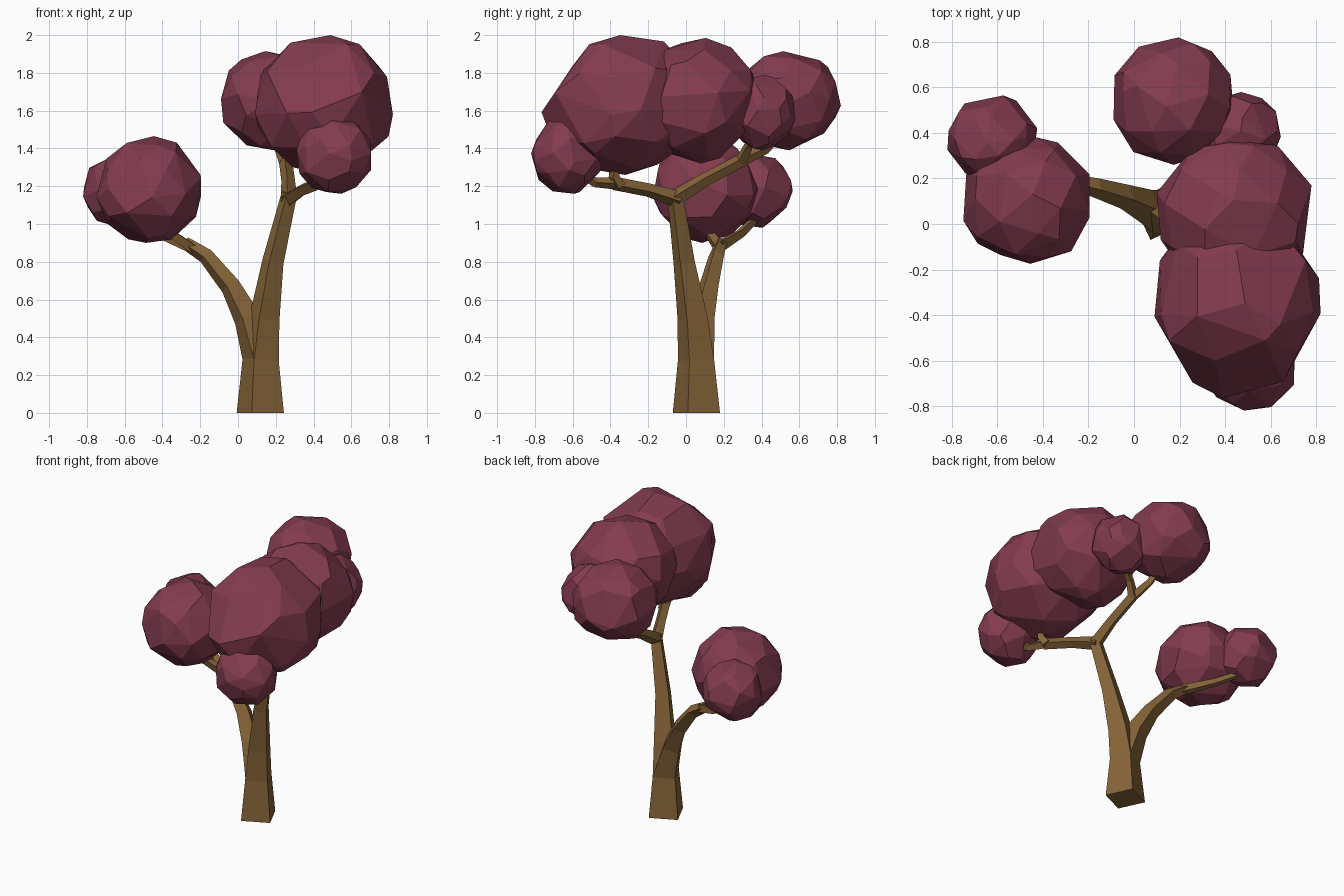
import bpy, bmesh, math, random
from mathutils import Vector, Matrix

if "Cube" in bpy.data.objects:
    bpy.data.objects.remove(bpy.data.objects["Cube"])

random.seed(11)

def material(name, rgb):
    m = bpy.data.materials.new(name)
    m.diffuse_color = (*rgb, 1)
    m.use_nodes = True
    m.node_tree.nodes["Principled BSDF"].inputs["Base Color"].default_value = m.diffuse_color
    return m

bark = material("bark", (0.24, 0.13, 0.04))
leaf = material("leaf", (0.23, 0.045, 0.08))

def add_object(name, bm, mat):
    bmesh.ops.recalc_face_normals(bm, faces=bm.faces)
    me = bpy.data.meshes.new(name)
    bm.to_mesh(me)
    bm.free()
    me.materials.append(mat)
    ob = bpy.data.objects.new(name, me)
    bpy.context.collection.objects.link(ob)

def limb(name, points):
    """Tapered four-sided tube through (x, y, z, half diagonal) points."""
    bm = bmesh.new()
    ps = [Vector(p[:3]) for p in points]
    a = math.radians(-20)
    side = Vector((math.cos(a), math.sin(a), 0))
    rings = []
    for i, p in enumerate(ps):
        t = (ps[min(i + 1, len(ps) - 1)] - ps[max(i - 1, 0)]).normalized()
        if p.z == 0:
            t = Vector((0, 0, 1))
        side = (side - t * side.dot(t)).normalized()
        r = points[i][3]
        rings.append([bm.verts.new(p + Matrix.Rotation(k * math.pi / 2, 3, t) @ side * r)
                      for k in range(4)])
    for lo, hi in zip(rings, rings[1:]):
        for k in range(4):
            bm.faces.new((lo[k], lo[(k + 1) % 4], hi[(k + 1) % 4], hi[k]))
    bm.faces.new(rings[0][::-1])
    bm.faces.new(rings[-1])
    add_object(name, bm, bark)

def clump(name, lo, hi, cut=None):
    """Faceted, slightly irregular ball filling a bounding box; cut flattens one side."""
    bm = bmesh.new()
    bmesh.ops.create_icosphere(bm, subdivisions=2, radius=1)
    pts = []
    for v in bm.verts:
        j = Vector([random.uniform(-0.2, 0.2) for _ in range(3)])
        p = (v.co + j).normalized() * random.uniform(0.97, 1.03)
        if cut:
            n, d = Vector(cut[0]), cut[1]
            p -= n * max(0, p.dot(n) - d)
        pts.append(p)
    bm.clear()
    mn = [min(p[i] for p in pts) for i in range(3)]
    mx = [max(p[i] for p in pts) for i in range(3)]
    for p in pts:
        bm.verts.new([lo[i] + (p[i] - mn[i]) / (mx[i] - mn[i]) * (hi[i] - lo[i]) for i in range(3)])
    bmesh.ops.convex_hull(bm, input=bm.verts[:])
    bmesh.ops.delete(bm, geom=[v for v in bm.verts if not v.link_faces], context='VERTS')
    bmesh.ops.dissolve_limit(bm, angle_limit=math.radians(8), verts=bm.verts[:], edges=bm.edges[:])
    add_object(name, bm, leaf)

# Trunk and limbs
limb("trunk", [(.118, .055, 0, .133), (.12, .053, .28, .102), (.14, .035, .5, .085),
               (.185, -.01, .8, .06), (.265, -.055, 1.13, .045), (.27, -.06, 1.165, .04)])
limb("left_branch", [(.12, .055, .28, .1), (.05, .08, .5, .075), (-.04, .12, .67, .055),
                     (-.17, .16, .83, .043), (-.28, .185, .90, .034)])
limb("left_back_twig", [(-.25, .175, .88, .036), (-.42, .29, .95, .026), (-.6, .39, 1.05, .02)])
limb("left_front_twig", [(-.24, .18, .87, .034), (-.34, .13, .94, .028), (-.45, .10, 1.1, .02)])
limb("front_branch", [(.265, -.04, 1.13, .045), (.34, -.2, 1.18, .036), (.43, -.38, 1.215, .036)])
limb("front_twig", [(.42, -.36, 1.215, .034), (.47, -.48, 1.22, .026), (.51, -.62, 1.3, .02)])
limb("upper_front_twig", [(.43, -.35, 1.2, .034), (.45, -.38, 1.25, .03), (.46, -.38, 1.4, .02)])
limb("back_branch", [(.27, -.07, 1.13, .045), (.265, .1, 1.235, .036), (.25, .31, 1.345, .035)])
limb("back_twig", [(.25, .28, 1.33, .034), (.22, .42, 1.395, .026), (.19, .52, 1.5, .02)])
limb("back_right_twig", [(.25, .29, 1.33, .034), (.31, .33, 1.41, .026), (.44, .4, 1.5, .02)])

# Foliage
clump("front_foliage", (.09, -.765, 1.26), (.82, .10, 2.0), ((0, -.87, .494), .8))
clump("middle_foliage", (.10, -.29, 1.32), (.78, .38, 1.985))
clump("back_foliage", (-.09, .26, 1.39), (.44, .82, 1.915))
clump("back_right_foliage", (.26, .22, 1.39), (.645, .58, 1.79))
clump("low_front_foliage", (.31, -.82, 1.16), (.705, -.44, 1.58))
clump("left_foliage", (-.75, -.175, .90), (-.195, .38, 1.465))
clump("left_back_foliage", (-.82, .18, .98), (-.425, .565, 1.37))
